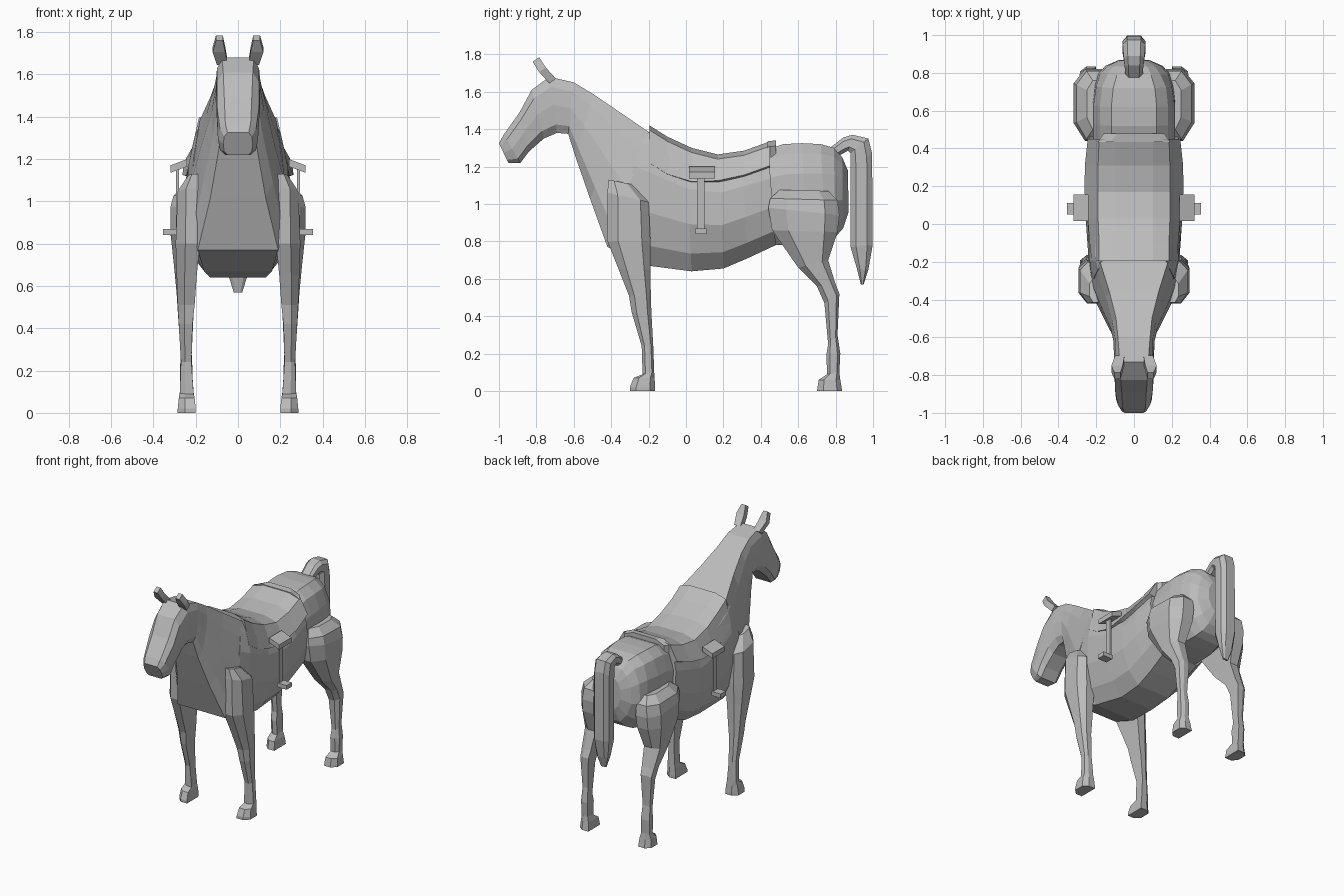
import bpy, bmesh

grey = bpy.data.materials.new("plain grey")
grey.diffuse_color = (0.5, 0.5, 0.5, 1)


def loft(name, rings):
    """Skin a list of equal-length closed rings and cap both ends."""
    bm = bmesh.new()
    vs = [[bm.verts.new(p) for p in r] for r in rings]
    n = len(vs[0])
    for a, b in zip(vs, vs[1:]):
        for i in range(n):
            bm.faces.new((a[i], a[(i + 1) % n], b[(i + 1) % n], b[i]))
    bm.faces.new(vs[0])
    bm.faces.new(vs[-1])
    bmesh.ops.recalc_face_normals(bm, faces=bm.faces)
    me = bpy.data.meshes.new(name)
    bm.to_mesh(me)
    bm.free()
    me.materials.append(grey)
    ob = bpy.data.objects.new(name, me)
    bpy.context.collection.objects.link(ob)
    return ob


def mirrored(ob):
    ob.modifiers.new("Mirror", 'MIRROR').use_bisect_axis[0] = False
    return ob


def slab(top, bottom, widths, ts):
    """Symmetric ring between a top and a bottom (y, z) point."""
    right = [(w, top[0] + (bottom[0] - top[0]) * t, top[1] + (bottom[1] - top[1]) * t)
             for w, t in zip(widths, ts)]
    return right + [(-x, y, z) for x, y, z in reversed(right)]


# Head, neck and chest
T = (0, 0.18, 0.5, 0.85, 1)
neck = [
    ((-1.0, 1.325), (-0.95, 1.22), (.05, .065, .07, .065, .05)),
    ((-.975, 1.37), (-.885, 1.22), (.06, .085, .095, .085, .06)),
    ((-.89, 1.49), (-.84, 1.28), (.065, .1, .1, .09, .06)),
    ((-.825, 1.61), (-.76, 1.35), (.07, .1, .105, .095, .06)),
    ((-.73, 1.68), (-.69, 1.38), (.075, .1, .105, .1, .07)),
    ((-.60, 1.65), (-.63, 1.375), (.085, .1, .11, .1, .08)),
    ((-.50, 1.59), (-.59, 1.25), (.095, .115, .125, .12, .09)),
    ((-.36, 1.495), (-.51, 1.02), (.13, .15, .175, .165, .13)),
    ((-.20, 1.385), (-.42, 0.77), (.18, .20, .225, .215, .19)),
]
loft("head_and_neck", [slab(*s, T) for s in neck])

# Barrel
T = (0, 0.1, 0.3, 0.6, 0.85, 1)
barrel = [
    ((-.22, 1.39), (-.42, .77), (.17, .19, .21, .22, .21, .19)),
    ((-.19, 1.38), (-.2, .67), (.17, .205, .235, .24, .21, .16)),
    ((0, 1.27), (.03, .64), (.17, .21, .245, .255, .21, .13)),
    ((.18, 1.235), (.2, .655), (.17, .215, .255, .26, .21, .13)),
    ((.30, 1.26), (.33, .71), (.17, .22, .25, .255, .21, .13)),
    ((.44, 1.29), (.48, .78), (.17, .21, .235, .24, .21, .14)),
]
loft("barrel", [slab(*s, T) for s in barrel])

# Rump
rump = [
    ((.43, 1.29), (.46, .78), (.12, .18, .215, .22, .19, .12)),
    ((.52, 1.32), (.55, .78), (.12, .18, .215, .22, .19, .12)),
    ((.62, 1.325), (.65, .785), (.12, .18, .215, .22, .19, .12)),
    ((.72, 1.32), (.75, .80), (.11, .17, .2, .21, .17, .1)),
    ((.79, 1.30), (.80, .825), (.09, .14, .18, .19, .15, .08)),
    ((.835, 1.25), (.84, .87), (.07, .11, .14, .15, .11, .06)),
    ((.865, 1.18), (.87, .96), (.04, .06, .08, .08, .06, .03)),
]
loft("rump", [slab(*s, T) for s in rump])

# Saddle cloth: y, height, top half width, side half width, depth
saddle = [(-.195, 1.42, .185, .225, .2), (-.1, 1.36, .185, .235, .2),
          (.03, 1.30, .19, .245, .18), (.17, 1.265, .19, .262, .14),
          (.31, 1.285, .19, .26, .13), (.45, 1.335, .185, .245, .13)]
loft("saddle", [[(.1, y, z), (a, y, z - .025), (b, y, z - d), (b - .03, y, z - d - .01),
                 (-b + .03, y, z - d - .01), (-b, y, z - d), (-a, y, z - .025), (-.1, y, z)]
                for y, z, a, b, d in saddle])
# Rear lip of the saddle
loft("saddle_back", [[(w, y, z), (w + .07, y, z - .03), (w + .07, y, 1.25),
                      (-w - .07, y, 1.25), (-w - .07, y, z - .03), (-w, y, z)]
                     for y, w, z in ((.435, .12, 1.335), (.48, .09, 1.34))])


def leg(name, rows):
    """Rows: front (y, z), back (y, z), inner x, outer x; outer edges bevelled."""
    rings = []
    for fy, fz, by, bz, xi, xo in rows:
        def p(x, t):
            return (x, fy + (by - fy) * t, fz + (bz - fz) * t)
        c = xi + (xo - xi) * .6
        rings.append([p(xi, 0), p(c, 0), p(xo, .25), p(xo, .8), p(c, 1), p(xi, 1)])
    mirrored(loft(name, rings))


leg("front_leg", [
    (-.415, 1.13, -.29, 1.105, .19, .235),
    (-.42, 1.06, -.20, 1.01, .185, .285),
    (-.42, .80, -.19, .80, .18, .295),
    (-.36, .65, -.19, .65, .195, .29),
    (-.305, .51, -.188, .51, .205, .285),
    (-.29, .42, -.185, .42, .215, .28),
    (-.237, .24, -.175, .24, .22, .27),
    (-.232, .09, -.17, .10, .21, .275),
    (-.28, .07, -.168, .07, .205, .28),
    (-.30, .02, -.165, .02, .2, .285),
    (-.30, .0, -.165, .0, .2, .285)])

leg("hind_leg", [
    (.50, 1.075, .76, 1.07, .17, .25),
    (.45, 1.03, .81, 1.02, .17, .305),
    (.44, .98, .82, .94, .17, .32),
    (.46, .86, .81, .85, .175, .32),
    (.60, .66, .76, .70, .195, .30),
    (.70, .56, .80, .57, .205, .29),
    (.74, .47, .82, .52, .21, .285),
    (.76, .25, .81, .30, .22, .27),
    (.75, .19, .825, .2, .215, .275),
    (.755, .09, .82, .10, .215, .272),
    (.71, .06, .825, .06, .205, .28),
    (.70, .0, .835, .0, .2, .285)])

# Tail: upper/outer edge, lower/inner edge, half width
tail = [(.77, 1.30, .80, 1.25, .045), (.84, 1.355, .84, 1.27, .05),
        (.89, 1.37, .865, 1.285, .055), (.975, 1.35, .88, 1.27, .06),
        (.995, 1.27, .88, 1.18, .06), (.998, .78, .88, .77, .06),
        (.975, .65, .915, .65, .045), (.95, .57, .935, .57, .02)]
loft("tail", [slab((a, b), (c, d), (w * .6, w, w, w * .6), (0, .25, .75, 1))
              for a, b, c, d, w in tail])

# Ears
mirrored(loft("ear", [[(x - w, y - .02, z - .015), (x + w, y - .02, z - .015),
                       (x + w, y + .015, z + .01), (x - w, y + .015, z + .01)]
                      for x, y, z, w in ((.075, -.71, 1.66, .025), (.09, -.765, 1.72, .03),
                                         (.088, -.80, 1.775, .016))]))


def box(name, x, y, z, drop=0):
    """Box from x, y, z ranges; drop lowers the outer side."""
    mirrored(loft(name, [[(x[0], v, z[0]), (x[1], v, z[0] - drop),
                          (x[1], v, z[1] - drop), (x[0], v, z[1])] for v in y]))


# Stirrups
box("stirrup_mount", (.24, .32), (.015, .155), (1.165, 1.2), .03)
box("stirrup_strap", (.28, .292), (.06, .10), (.86, 1.17))
box("stirrup_foot_bar", (.28, .355), (.05, .11), (.84, .87))
